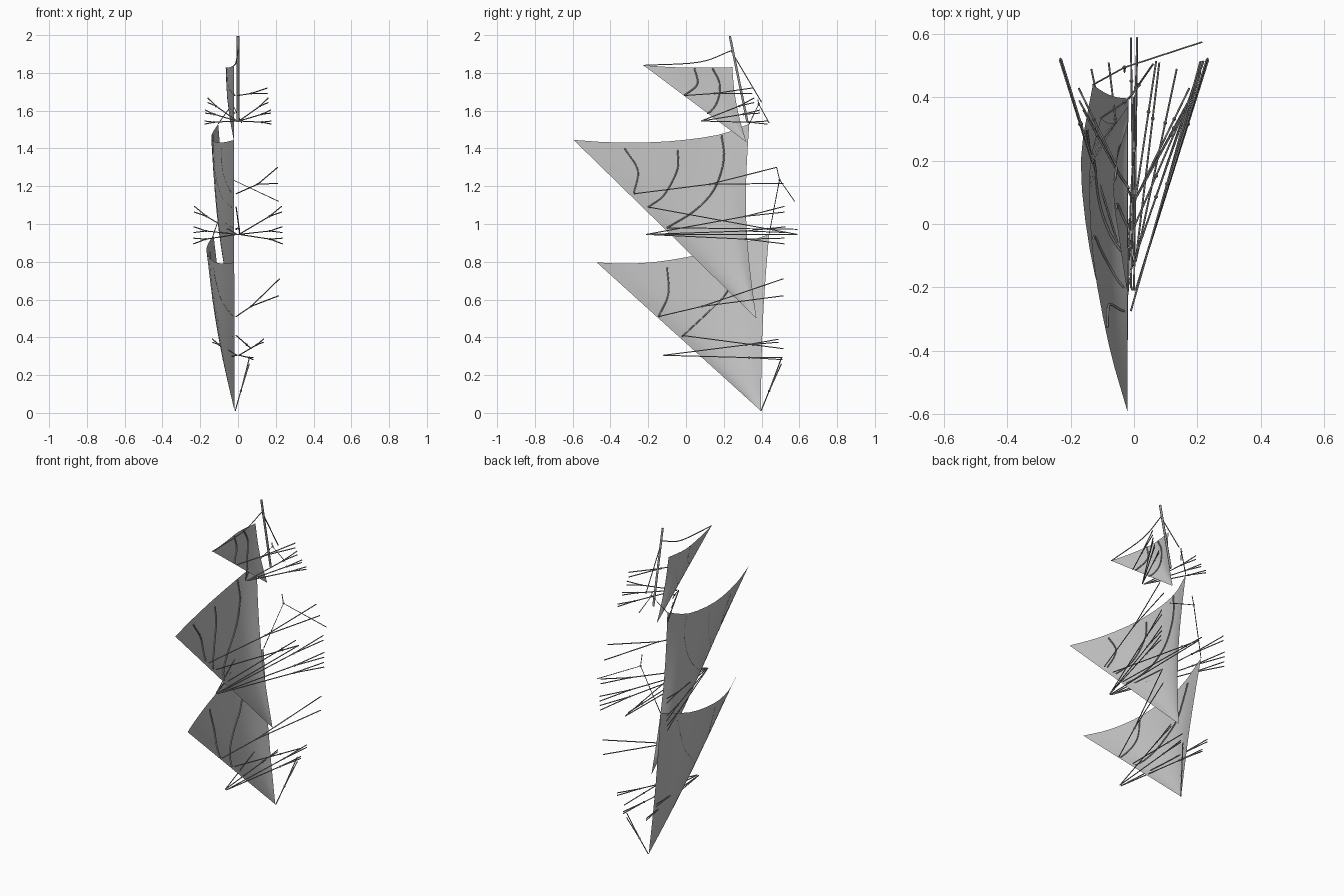
import bpy, bmesh, math
from mathutils import Vector
from mathutils.bvhtree import BVHTree

if "Cube" in bpy.data.objects:
    bpy.data.objects.remove(bpy.data.objects["Cube"])


def material(name, rgb):
    m = bpy.data.materials.new(name)
    m.use_nodes = True
    m.diffuse_color = (*rgb, 1)
    m.node_tree.nodes["Principled BSDF"].inputs["Base Color"].default_value = (*rgb, 1)
    return m


CANVAS = material("canvas grey", (0.55, 0.55, 0.55))
ROPE = material("rope grey", (0.3, 0.3, 0.3))


def spline(points, t):
    """Catmull-Rom point at t in 0..1."""
    p = [Vector(q) for q in points]
    p = [2 * p[0] - p[1]] + p + [2 * p[-1] - p[-2]]
    n = len(p) - 3
    i = min(int(t * n), n - 1)
    f = t * n - i
    a, b, c, d = p[i:i + 4]
    return 0.5 * (2 * b + (c - a) * f + (2 * a - 5 * b + 4 * c - d) * f ** 2
                  + (3 * b - a - 3 * c + d) * f ** 3)


def sail(name, top, foot, hollow, belly, nu=12, nv=10):
    """Triangular cloth: curved upper edge gathered down to one foot point."""
    bm = bmesh.new()
    rows = []
    for j in range(nv):
        t = j / nv
        row = []
        for i in range(nu + 1):
            s = i / nu
            p = spline(top, s).lerp(Vector(foot), t)
            p.x -= belly * math.sin(math.pi * t) * math.sin(math.pi * s)
            p.y -= hollow * math.sin(math.pi * t) * s
            row.append(bm.verts.new(p))
        rows.append(row)
    tip = bm.verts.new(foot)
    for a, b in zip(rows, rows[1:]):
        for i in range(nu):
            bm.faces.new((a[i], b[i], b[i + 1], a[i + 1]))
    for i in range(nu):
        bm.faces.new((rows[-1][i], tip, rows[-1][i + 1]))
    for f in bm.faces:
        f.smooth = True
    tree = BVHTree.FromBMesh(bm)
    me = bpy.data.meshes.new(name)
    bm.to_mesh(me)
    bm.free()
    me.materials.append(CANVAS)
    bpy.context.collection.objects.link(bpy.data.objects.new(name, me))
    return tree


def ropes(name, lines, radius=0.003):
    cu = bpy.data.curves.new(name, "CURVE")
    cu.dimensions = "3D"
    cu.bevel_depth = radius
    cu.bevel_resolution = 1
    cu.use_fill_caps = True
    for line in lines:
        sp = cu.splines.new("POLY")
        sp.points.add(len(line) - 1)
        for pt, co in zip(sp.points, line):
            pt.co = (*co, 1)
    cu.materials.append(ROPE)
    bpy.context.collection.objects.link(bpy.data.objects.new(name, cu))


def block(name, co, size=0.007):
    bm = bmesh.new()
    bmesh.ops.create_icosphere(bm, subdivisions=1, radius=size)
    me = bpy.data.meshes.new(name)
    bm.to_mesh(me)
    bm.free()
    me.materials.append(ROPE)
    ob = bpy.data.objects.new(name, me)
    ob.location = co
    bpy.context.collection.objects.link(ob)


def seam_line(name, tree, yz):
    """Line lying on the cloth, given by its side profile."""
    line = []
    for k in range(17):
        p = spline([(0, y, z) for y, z in yz], k / 16)
        hit = tree.ray_cast(Vector((1, p.y, p.z)), Vector((-1, 0, 0)))[0]
        if hit is None:
            hit = tree.find_nearest(Vector((-0.05, p.y, p.z)))[0]
        line.append(hit + Vector((0.003, 0, 0)))
    ropes(name, [line], 0.004)


def tackle(name, start, ends, at=0.6):
    """Rope to a block, then one tail to each end."""
    mid = Vector(start).lerp(sum((Vector(e) for e in ends), Vector()) / len(ends), at)
    ropes(name, [[start, mid]] + [[mid, e] for e in ends])
    block(name + "_block", mid)


# Sails
upper = sail("upper_sail", [(-.02, -.225, 1.84), (-.045, -.06, 1.83), (-.065, .1, 1.828),
                            (-.05, .245, 1.83)], (-.02, .32, 1.433), .015, .012)
middle = sail("middle_sail", [(-.02, -.595, 1.445), (-.08, -.38, 1.432), (-.13, -.1, 1.437),
                              (-.14, .17, 1.472), (-.105, .335, 1.53)], (-.02, .373, .5), .035, .025)
lower = sail("lower_sail", [(-.02, -.473, .797), (-.085, -.3, .79), (-.14, -.08, .81),
                            (-.168, .2, .868), (-.13, .44, .945)], (-.018, .397, .01), .012, .02)

# Gathering lines on the cloth
SEAMS = [(upper, [(.045, 1.825), (.06, 1.74), (-.01, 1.68)]),
         (upper, [(.14, 1.825), (.178, 1.74), (.16, 1.635), (.08, 1.545)]),
         (middle, [(-.325, 1.4), (-.255, 1.285), (-.275, 1.165)]),
         (middle, [(-.045, 1.395), (-.045, 1.29), (-.115, 1.155), (-.2, 1.09)]),
         (middle, [(.188, 1.47), (.2, 1.34), (.15, 1.185), (.045, 1.07), (-.1, .98)]),
         (lower, [(-.1, .77), (-.093, .63), (-.145, .51)]),
         (lower, [(.3, .85), (.225, .655), (.15, .565), (-.02, .405)])]
for i, (tree, yz) in enumerate(SEAMS):
    seam_line(f"gathering_line_{i}", tree, yz)

# Single tackles leading off the gathering lines
tackle("upper_tackle", (0, -.01, 1.68), [(.155, .35, 1.72), (.155, .35, 1.69)], .45)
tackle("middle_tackle", (-.01, -.275, 1.16), [(.21, .48, 1.3), (.21, .515, 1.215)], .52)
tackle("lower_tackle", (-.01, -.145, .51), [(.22, .515, .71), (.215, .515, .62)], .35)
tackle("lower_inner_tackle", (-.01, -.02, .41), [(.07, .515, .34)], .7)
tackle("foot_tackle", (-.015, .397, .01), [(.06, .505, .29), (.06, .505, .26)], .4)
tackle("middle_inner_tackle", (-.01, -.2, 1.09), [(.01, .59, .945)], .8)
tackle("middle_centre_tackle", (0, -.1, .98), [(-.01, .59, .972)], .8)
ropes("centre_rope", [[(0, -.21, .945), (.01, .59, .945)]])

# Paired tackles spreading to both sides
PAIRS = [((0, .08, 1.545), (.16, .36, 1.655), .012), ((0, .08, 1.545), (.173, .39, 1.595), .008),
         ((0, .08, 1.545), (.175, .43, 1.537), .008),
         ((0, -.21, .945), (.23, .52, 1.078), .015), ((0, -.21, .945), (.233, .525, .97), .015),
         ((0, -.21, .945), (.235, .52, .91), .015),
         ((0, -.12, .305), (.135, .49, .382), .008), ((0, -.12, .305), (.08, .51, .288), .006)]
for i, (start, (x, y, z), gap) in enumerate(PAIRS):
    for side, word in ((1, "left"), (-1, "right")):
        a = (start[0] + side * .005, start[1], start[2])
        tackle(f"{word}_tackle_{i}", a, [(side * x, y, z + gap), (side * x, y, z - gap)], .72)

# Pole, its stays and the corner ropes
ropes("pole", [[(0, .232, 1.995), (0, .325, 1.54)]], .007)
ropes("pole_stays", [[(0, .24, 1.915), (0, .4, 1.645)],
                     [spline([(-.02, -.225, 1.84), (-.01, .07, 1.857), (0, .245, 1.92)], k / 10)
                      for k in range(11)]])
for name, path, other in (("middle_sheet", [(-.105, .335, 1.53), (-.03, .385, 1.635), (.02, .44, 1.535)],
                           (-.03, .38, 1.66)),
                          ("lower_sheet", [(-.13, .44, .945), (-.03, .495, 1.235), (.215, .575, 1.12)],
                           (-.03, .48, 1.3))):
    ropes(name, [path, [path[1], other]], .0025)
    block(name + "_block", path[1])
